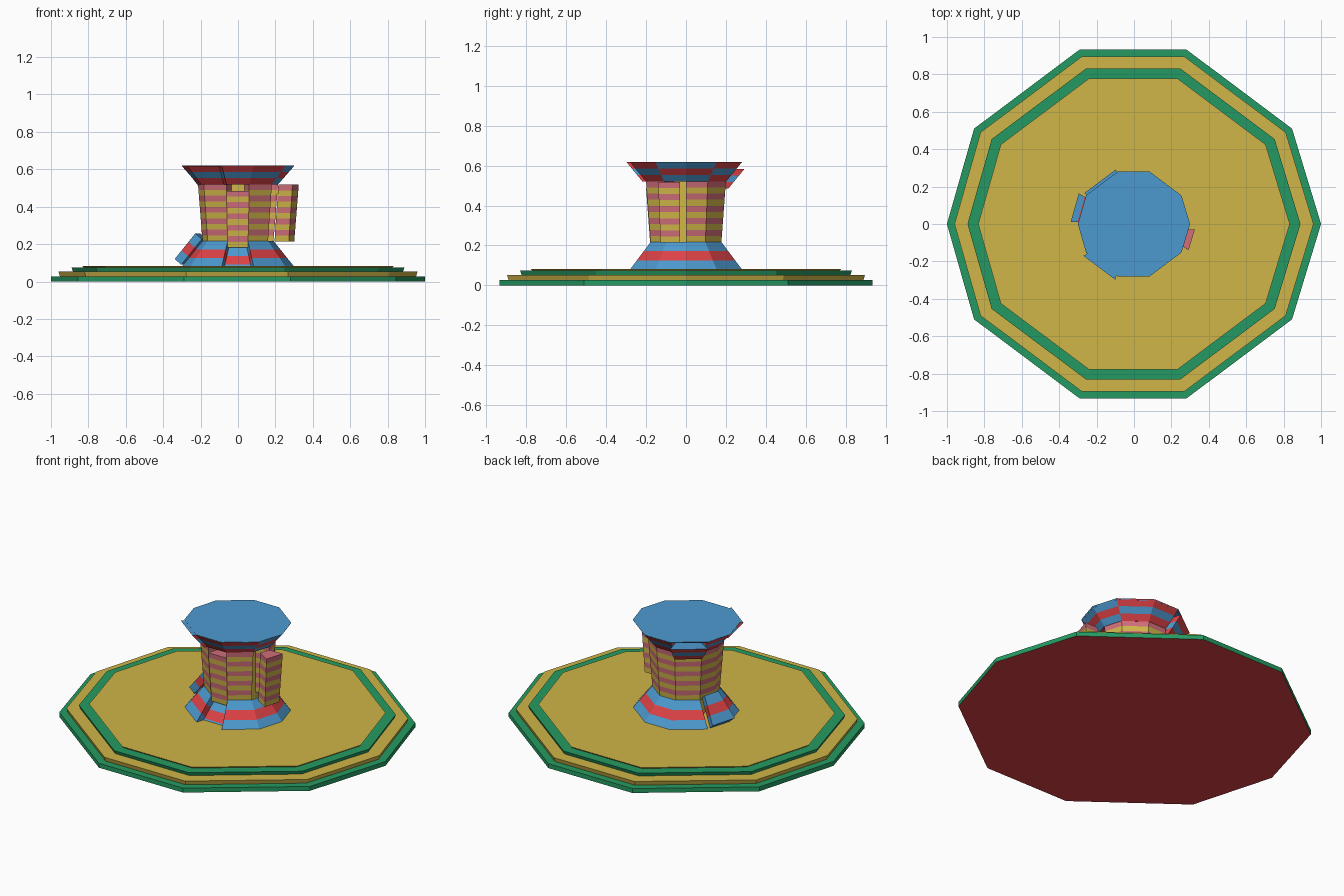
import bpy
import math
from mathutils import Vector

if "Cube" in bpy.data.objects:
    bpy.data.objects.remove(bpy.data.objects["Cube"])


def srgb(r, g, b):
    f = lambda c: c / 12.92 if c <= 0.04045 else ((c + 0.055) / 1.055) ** 2.4
    return tuple(f(v / 255) for v in (r, g, b)) + (1.0,)


MATS = {}
for name, rgb in {"green": (37, 154, 98), "yellow": (208, 182, 72),
                  "blue": (77, 154, 208), "red": (222, 66, 70),
                  "pink": (208, 110, 122)}.items():
    MATS[name] = bpy.data.materials.new(name)
    MATS[name].diffuse_color = srgb(*rgb)

# slightly uneven ten-sided plan shared by every part
P = [(1, 0), (0.845, 0.51), (0.28, 0.933), (-0.29, 0.933), (-0.855, 0.51)]
P += [(-1, 0)] + [(x, -y) for x, y in reversed(P[1:])]
P = [Vector((x, y, 0)) for x, y in P]


def loft(name, rings, colors, bottom, top):
    """Join closed rings of points; one colour per band plus two caps."""
    n = len(rings[0])
    used = sorted(set(colors + [bottom, top]))
    verts = [p for r in rings for p in r]
    faces, idx = [], []
    for k, c in enumerate(colors):
        for i in range(n):
            j = (i + 1) % n
            faces.append((k * n + i, k * n + j, (k + 1) * n + j, (k + 1) * n + i))
            idx.append(used.index(c))
    faces += [tuple(reversed(range(n))), tuple(range(len(verts) - n, len(verts)))]
    idx += [used.index(bottom), used.index(top)]
    me = bpy.data.meshes.new(name)
    me.from_pydata([tuple(v) for v in verts], [], faces)
    for c in used:
        me.materials.append(MATS[c])
    me.polygons.foreach_set("material_index", idx)
    ob = bpy.data.objects.new(name, me)
    bpy.context.collection.objects.link(ob)
    return ob


def plan(r, z):
    return [p * r + Vector((0, 0, z)) for p in P]


def segment(name, i, lo, hi, inner, colors, caps, out=0.0, dz=0.0):
    """One of ten wall blocks; lo/hi are (radius, z), inner is the wall offset."""
    a, b = P[i], P[(i + 1) % 10]
    d = (a + b).normalized() * out + Vector((0, 0, dz))
    rings = []
    n = len(colors)
    for k in range(n + 1):
        t = k / n
        r = lo[0] + (hi[0] - lo[0]) * t
        z = Vector((0, 0, lo[1] + (hi[1] - lo[1]) * t))
        zi = z + Vector((0, 0, inner[1]))
        ri = r + inner[0]
        rings.append([a * r + z + d, b * r + z + d, b * ri + zi + d, a * ri + zi + d])
    return loft(name, rings, colors, caps[0], caps[1])


# stepped base
steps = [(1.0, 0.0, 0.027, "green"), (0.96, 0.027, 0.053, "yellow"),
         (0.89, 0.053, 0.074, "green"), (0.833, 0.074, 0.083, "yellow")]
for k, (r, z0, z1, c) in enumerate(steps):
    loft(f"base_step_{k + 1}", [plan(r - (0.008 if k else 0), z0), plan(r, z1)],
         [c], "red" if k == 0 else c, c)

# inner core behind the wall blocks
loft("pillar_core", [plan(0.12, 0.08), plan(0.12, 0.6)], ["yellow"], "yellow", "yellow")

# wall blocks: foot, column and crown, some knocked out of place
foot_shift = {4: (0.04, 0.04), 7: (-0.02, -0.035)}
column_shift = {9: (0.115, -0.002), 7: (0.0, -0.035)}
crown_shift = {3: (0.015, -0.035), 6: (0.022, 0.0)}
stripes = ["yellow", "pink"] * 5
for i in range(10):
    out, dz = foot_shift.get(i, (0, 0))
    segment(f"foot_block_{i}", i, (0.30, 0.08), (0.19, 0.217), (-0.035, -0.03),
            ["blue", "red", "blue"], ("blue", "blue"), out, dz)
    out, dz = column_shift.get(i, (0, 0))
    segment(f"column_block_{i}", i, (0.19, 0.217), (0.214, 0.52), (-0.09, 0),
            stripes, ("yellow", "pink"), out, dz)
    out, dz = crown_shift.get(i, (0, 0))
    bands = ["blue", "red", "blue"] if i in (0, 9) else ["red", "blue", "red"]
    segment(f"crown_block_{i}", i, (0.215, 0.52), (0.30, 0.617), (-0.12, 0),
            bands, ("red", "blue"), out, dz)

# flat lid
loft("crown_lid", [plan(0.296, 0.612), plan(0.3, 0.619)], ["blue"], "blue", "blue")

for m in bpy.data.materials:
    if m.users and not m.is_grease_pencil:
        m.use_nodes = True
        m.node_tree.nodes["Principled BSDF"].inputs["Base Color"].default_value = m.diffuse_color
